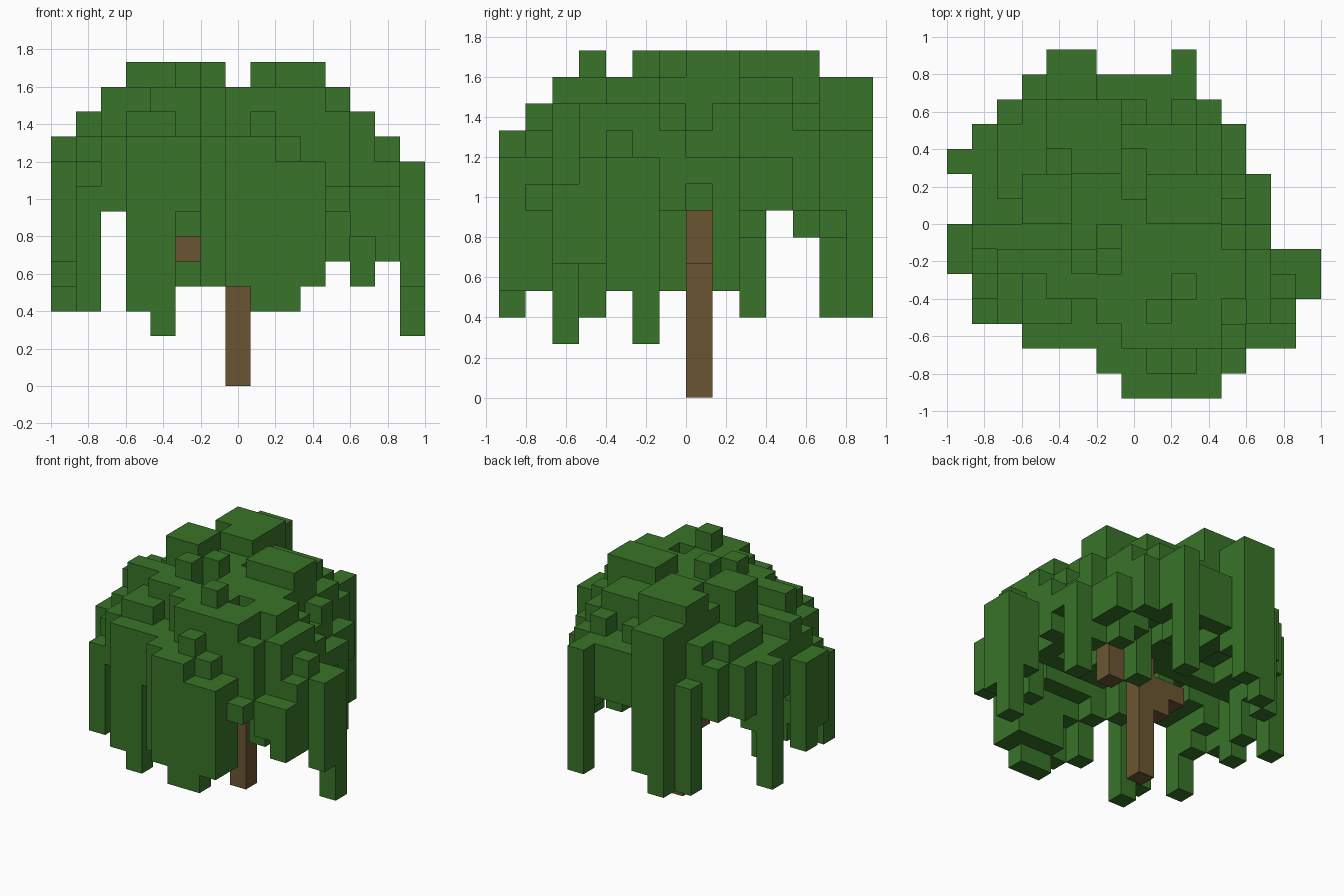
import bpy, bmesh, random
from mathutils import Vector

random.seed(4)
if "Cube" in bpy.data.objects:
    bpy.data.objects.remove(bpy.data.objects["Cube"])

S = 2 / 15                      # block size
NX, NY = 15, 14                 # blocks across and deep


def material(name, rgb):
    m = bpy.data.materials.new(name)
    m.use_nodes = True
    m.diffuse_color = (*rgb, 1)
    m.node_tree.nodes["Principled BSDF"].inputs["Base Color"].default_value = (*rgb, 1)
    return m


def block_object(name, cells, mat):
    """Outer skin of a set of grid cells, with coplanar faces merged."""
    bm = bmesh.new()
    for cell in cells:
        for axis in range(3):
            for side in (0, 1):
                near = list(cell)
                near[axis] += 2 * side - 1
                if tuple(near) in cells:
                    continue
                u, v = (axis + 1) % 3, (axis + 2) % 3
                ring = []
                for a, b in ((0, 0), (1, 0), (1, 1), (0, 1)):
                    p = Vector(cell)
                    p[axis] += side
                    p[u] += a
                    p[v] += b
                    ring.append(bm.verts.new((p - Vector((NX / 2, NY / 2, 0))) * S))
                bm.faces.new(ring if side else ring[::-1])
    bmesh.ops.remove_doubles(bm, verts=bm.verts, dist=S / 100)
    bmesh.ops.dissolve_limit(bm, angle_limit=0.01, verts=bm.verts, edges=bm.edges)
    mesh = bpy.data.meshes.new(name)
    bm.to_mesh(mesh)
    bm.free()
    mesh.materials.append(mat)
    obj = bpy.data.objects.new(name, mesh)
    bpy.context.collection.objects.link(obj)
    return obj


leaf = material("leaf green", (0.040, 0.174, 0.021))
bark = material("bark brown", (0.148, 0.091, 0.032))

# Canopy footprint: first and last column of each row, front to back
rows = [(7, 10), (6, 11), (3, 13), (1, 13), (1, 14), (0, 14), (0, 12),
        (1, 12), (1, 12), (0, 11), (1, 11), (2, 10), (3, 9), (4, 5)]
plan = {(i, j) for j, (a, b) in enumerate(rows) for i in range(a, b + 1)}
plan.add((9, 13))

# Ring number of each column, counted inward from the rim
ring, left, level = {}, set(plan), 1
while left:
    edge = {(i, j) for i, j in left
            if {(i + 1, j), (i - 1, j), (i, j + 1), (i, j - 1)} - left}
    ring.update(dict.fromkeys(edge, level))
    left -= edge
    level += 1

# Highest crown and lowest fringe allowed per column and per row
top_x = [10, 11, 12, 13, 13, 13, 13, 12, 13, 13, 13, 12, 11, 10, 9]
top_y = [10, 11, 12, 13, 12, 13, 13, 13, 13, 13, 13, 13, 12, 12]
low_x = [3, 3, 6, 3, 2, 4, 4, 4, 3, 3, 4, 5, 4, 5, 2]
low_y = [3, 4, 2, 3, 4, 2, 4, 7, 4, 3, 6, 6, 3, 3]

# Raised clumps on the crown: column and row ranges
clumps = [(4, 6, 10, 11), (5, 6, 9, 9), (8, 10, 7, 8), (8, 8, 3, 3),
          (3, 4, 7, 8), (5, 5, 5, 5), (6, 6, 6, 6)]
# Columns with their own bottom and top
special = {(11, 1): (7, 8), (12, 2): (6, 8), (13, 2): (5, 8), (5, 2): (7, 10),
           (5, 3): (6, 10), (2, 3): (7, 10), (1, 3): (3, 8), (1, 4): (5, 9),
           (9, 0): (3, 9), (10, 0): (4, 9), (9, 1): (4, 10), (10, 1): (4, 9),
           (7, 1): (6, 10), (8, 1): (4, 11), (11, 3): (5, 10),
           (7, 4): (7, 12), (8, 4): (7, 12), (8, 5): (7, 12),
           (0, 5): (5, 9), (0, 6): (4, 9),
           (12, 6): (7, 10), (12, 7): (8, 9), (11, 9): (7, 9), (11, 10): (7, 9),
           (10, 11): (7, 10), (2, 11): (7, 10), (1, 10): (7, 10),
           (3, 12): (3, 9), (9, 13): (3, 10), (9, 12): (7, 10),
           (4, 13): (3, 12), (5, 13): (4, 12), (4, 12): (6, 12), (5, 12): (6, 12),
           (6, 12): (7, 10), (7, 12): (7, 10), (8, 12): (7, 10)}

canopy = set()
for i, j in sorted(plan):
    r = ring[i, j]
    if r == 1:
        top = 9 if i > 10 else 10
        low = max(low_x[i], low_y[j])
    else:
        top = min(9 + r, 12) - (random.random() < 0.3)
        low = random.choice((6, 7, 7, 8)) if r == 2 else random.choice((7, 8))
        if j == 7:
            low = 7
    if any(a <= i <= b and c <= j <= d for a, b, c, d in clumps):
        top = 13
    top = min(top, top_x[i], top_y[j])
    low, top = special.get((i, j), (low, top))
    canopy.update((i, j, k) for k in range(low, top))
canopy.update((8, 8, k) for k in (5, 6, 7))     # sprig beside the trunk

# Trunk with stub branches
trunk = {(7, 7, k) for k in range(8)}
trunk |= {(6, 7, 4), (6, 7, 5), (5, 7, 5), (9, 7, 5), (9, 7, 6)}

block_object("leaf_canopy", canopy - trunk, leaf)
block_object("trunk", trunk, bark)
